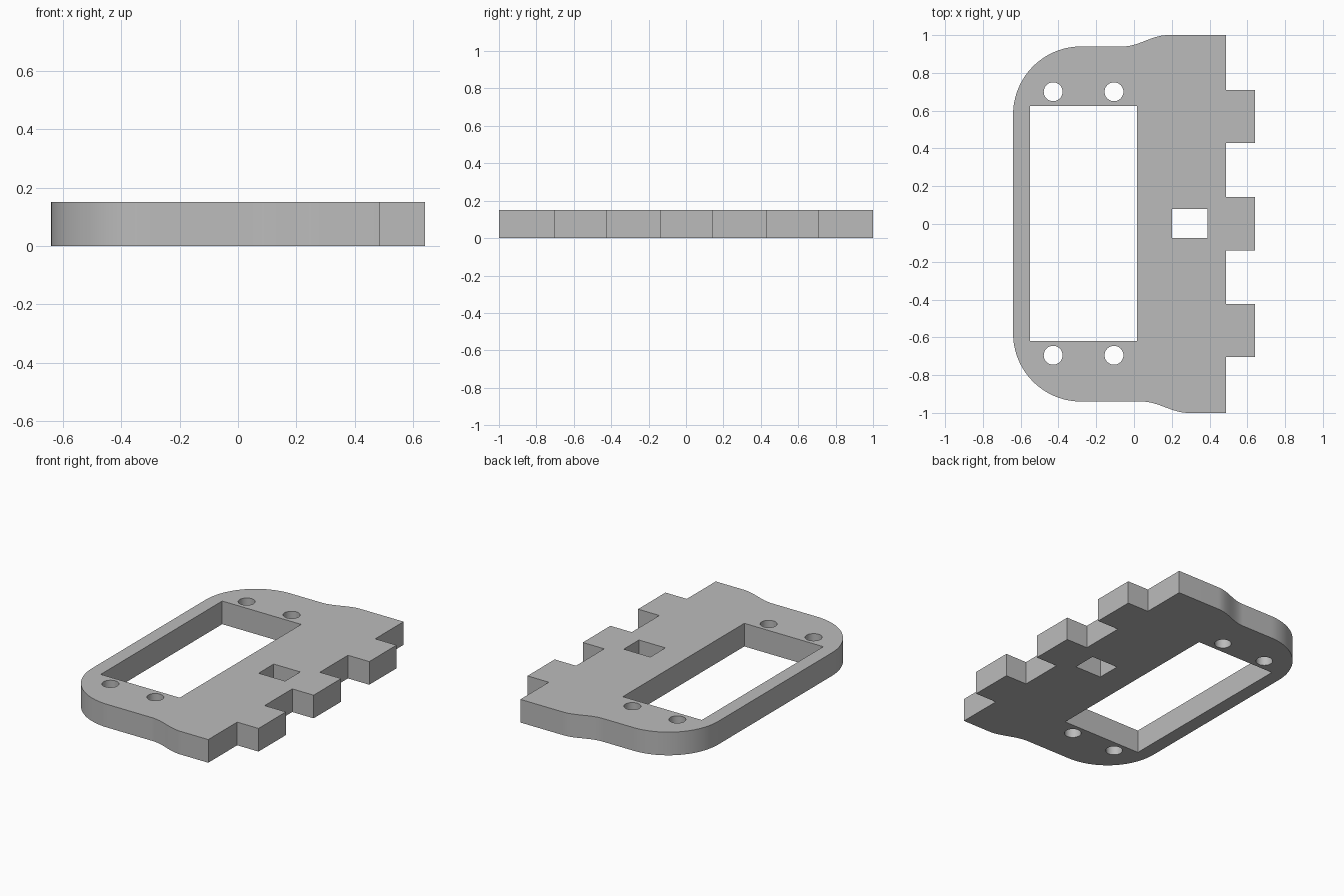
import bpy, bmesh
from math import sin, cos, pi, radians

cube = bpy.data.objects.get("Cube")
if cube:
    bpy.data.objects.remove(cube, do_unlink=True)

HEIGHT = 0.15
LEFT, SHOULDER, RIGHT = -0.64, 0.487, 0.64
SIDE, END = 0.94, 1.0
RADIUS = 0.36


def arc(cx, cy, r, start, end, steps):
    return [(cx + r * cos(radians(start + (end - start) * i / steps)),
             cy + r * sin(radians(start + (end - start) * i / steps)))
            for i in range(steps + 1)]


def circle(cx, cy, r, steps=32):
    return arc(cx, cy, r, 0, 360, steps)[:-1]


def rectangle(x0, x1, y0, y1):
    return [(x0, y0), (x1, y0), (x1, y1), (x0, y1)]


def s_bend(x0, x1, y0, y1, steps=16):
    return [(x0 + (x1 - x0) * i / steps,
             y0 + (y1 - y0) * (1 - cos(pi * i / steps)) / 2)
            for i in range(steps + 1)]


# Outer outline, counter-clockwise: rounded corners, bends and tabs
corner_x, corner_y = LEFT + RADIUS, SIDE - RADIUS
outline = arc(corner_x, -corner_y, RADIUS, 180, 270, 24)
outline += s_bend(0.04, 0.29, -SIDE, -END)
outline.append((SHOULDER, -END))
for low, high in ((-0.704, -0.423), (-0.14, 0.142), (0.43, 0.709)):
    outline += [(SHOULDER, low), (RIGHT, low), (RIGHT, high), (SHOULDER, high)]
outline.append((SHOULDER, END))
outline += s_bend(0.18, -0.06, END, SIDE)
outline += arc(corner_x, corner_y, RADIUS, 90, 180, 24)

# Openings: large window, small slot and four screw holes
loops = [outline,
         rectangle(-0.55, 0.016, -0.62, 0.624),
         rectangle(0.2, 0.39, -0.075, 0.08)]
loops += [circle(x, y, 0.05) for x in (-0.428, -0.106) for y in (-0.695, 0.7)]

# Fill the flat profile and extrude it into a plate
bm = bmesh.new()
for loop in loops:
    verts = [bm.verts.new((x, y, 0)) for x, y in loop]
    for i, v in enumerate(verts):
        bm.edges.new((v, verts[i - 1]))
bmesh.ops.triangle_fill(bm, edges=bm.edges[:], use_beauty=True, normal=(0, 0, 1))
result = bmesh.ops.extrude_face_region(bm, geom=bm.faces[:], use_keep_orig=True)
top = [g for g in result["geom"] if isinstance(g, bmesh.types.BMVert)]
bmesh.ops.translate(bm, verts=top, vec=(0, 0, HEIGHT))
bmesh.ops.recalc_face_normals(bm, faces=bm.faces[:])

mesh = bpy.data.meshes.new("mounting_plate")
bm.to_mesh(mesh)
bm.free()
plate = bpy.data.objects.new("mounting_plate", mesh)
bpy.context.collection.objects.link(plate)

# Plain grey material
grey = bpy.data.materials.new("plain_grey")
grey.use_nodes = True
colour = (0.5, 0.5, 0.5, 1)
grey.diffuse_color = colour
grey.node_tree.nodes["Principled BSDF"].inputs["Base Color"].default_value = colour
mesh.materials.append(grey)

# Smooth curved walls, sharp rims
bpy.ops.object.select_all(action="DESELECT")
plate.select_set(True)
bpy.context.view_layer.objects.active = plate
bpy.ops.object.shade_smooth_by_angle(angle=radians(30))
